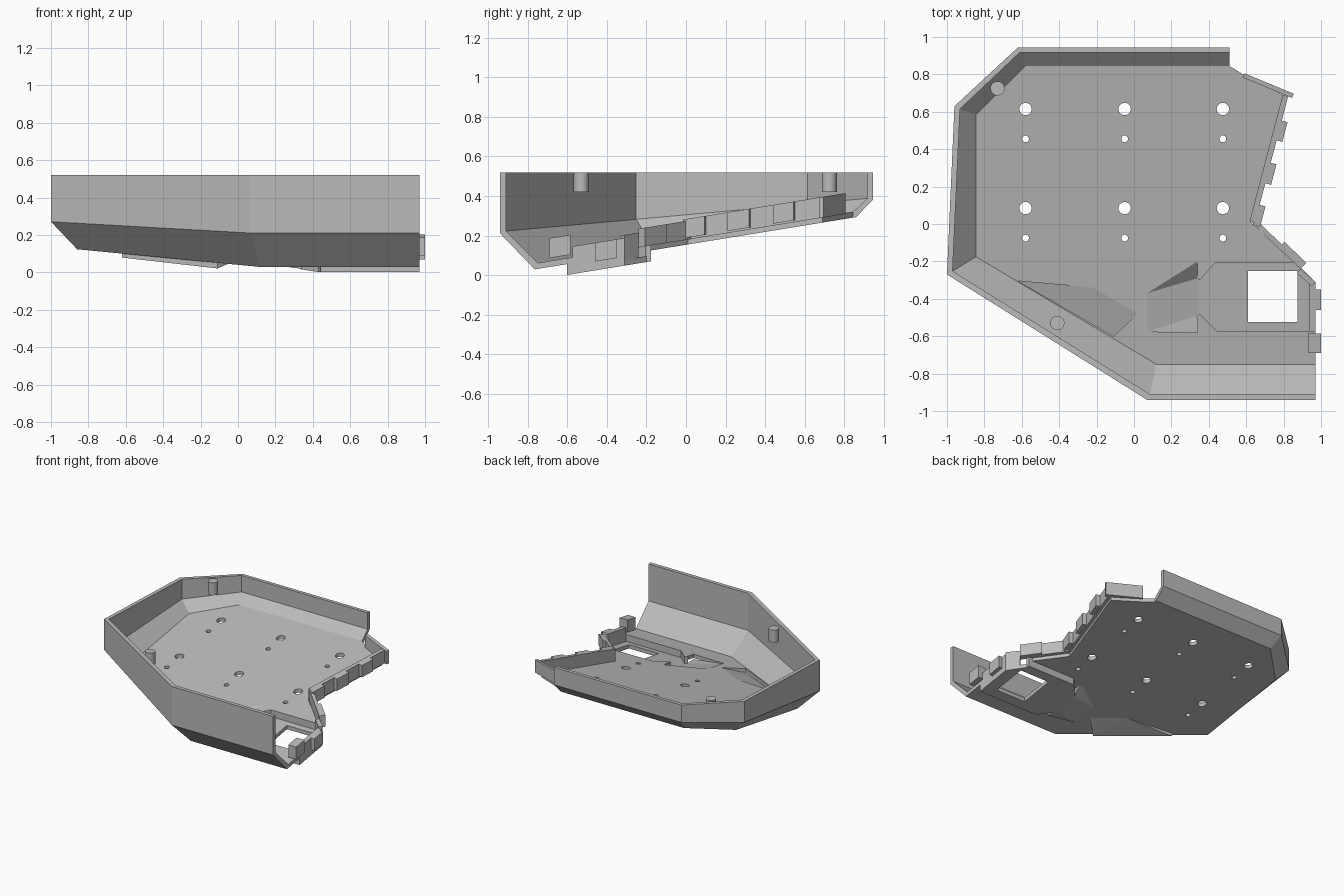
import bpy, bmesh, math
from mathutils import Vector

if "Cube" in bpy.data.objects:
    bpy.data.objects.remove(bpy.data.objects["Cube"])

grey = bpy.data.materials.new("plain grey")
grey.diffuse_color = (0.5, 0.5, 0.5, 1)
grey.use_nodes = True
grey.node_tree.nodes["Principled BSDF"].inputs["Base Color"].default_value = grey.diffuse_color
T = 0.03  # floor thickness


def plane(y):
    """Height of the underside of the tilted floor."""
    return 0.03 + 0.1625 * (y + 0.76)


def make(name, verts, faces):
    me = bpy.data.meshes.new(name)
    me.from_pydata(verts, [], faces)
    bm = bmesh.new()
    bm.from_mesh(me)
    bmesh.ops.recalc_face_normals(bm, faces=bm.faces)
    bm.to_mesh(me)
    bm.free()
    me.materials.append(grey)
    ob = bpy.data.objects.new(name, me)
    bpy.context.collection.objects.link(ob)
    return ob


def prism(name, pts, lo, hi):
    """Outline extruded between two heights above the tilted floor plane."""
    n = len(pts)
    verts = [(x, y, plane(y) + d) for d in (lo, hi) for x, y in pts]
    faces = [tuple(range(n)), tuple(range(n, 2 * n))]
    faces += [(i, (i + 1) % n, (i + 1) % n + n, i + n) for i in range(n)]
    return make(name, verts, faces)


def slab(name, a, b, t0, t1, lo, hi):
    """Straight wall from a to b, spanning offsets t0..t1 to the left of a-b."""
    a, b = Vector(a), Vector(b)
    d = (b - a).normalized()
    n = Vector((-d.y, d.x))
    return prism(name, [a + n * t0, b + n * t0, b + n * t1, a + n * t1], lo, hi)


def patch(name, pts, tris):
    """Sunken floor panel; every point is x, y, depth."""
    n = len(pts)
    verts = [(x, y, plane(y) - d + h) for h in (0, T) for x, y, d in pts]
    faces = [f for f in tris] + [tuple(i + n for i in f) for f in tris]
    faces += [(i, (i + 1) % n, (i + 1) % n + n, i + n) for i in range(n)]
    return make(name, verts, faces)


def cut(ob, pts):
    c = prism("cutter", pts, -0.3, 0.3)
    m = ob.modifiers.new("cut", 'BOOLEAN')
    m.operation, m.solver, m.object = 'DIFFERENCE', 'EXACT', c
    bpy.context.view_layer.objects.active = ob
    bpy.ops.object.modifier_apply(modifier=m.name)
    bpy.data.objects.remove(c)


def circle(x, y, r, n=24):
    return [(x + r * math.cos(i * math.tau / n), y + r * math.sin(i * math.tau / n))
            for i in range(n)]


# Rim: wall and sloping lower band lofted around the open outline
outer = [(0.97, -0.94), (0.07, -0.94), (-1, -0.27), (-0.96, 0.63), (-0.62, 0.945), (0.51, 0.945)]
inner = [(0.97, -0.91), (0.085, -0.91), (-0.97, -0.252), (-0.93, 0.615), (-0.61, 0.918), (0.51, 0.918)]
under = [(0.97, -0.765), (0.115, -0.765), (-0.86, -0.185), (-0.86, 0.592), (-0.585, 0.86), (0.51, 0.86)]
floor_in = [(0.97, -0.75), (0.12, -0.75), (-0.845, -0.175), (-0.845, 0.585), (-0.58, 0.845), (0.51, 0.845)]


def band(y):
    return 0.21 + 0.0904 * (y + 0.94)


verts = []
for o, i, u, f in zip(outer, inner, under, floor_in):
    verts += [(*o, 0.52), (*o, band(o[1])), (*u, plane(u[1])), (*f, plane(f[1])),
              (*f, plane(f[1]) + T), (*i, band(i[1]) + 0.01), (*i, 0.52)]
K = 7
faces = [tuple(range(K)), tuple(range(5 * K, 6 * K))]
for s in range(5):
    for k in range(K):
        k2 = (k + 1) % K
        faces.append((s * K + k, s * K + k2, (s + 1) * K + k2, (s + 1) * K + k))
make("rim_wall", verts, faces)

# Floor plate with holes
edge = [(0.6, 0.79), (0.8, 0.69), (0.625, 0.01), (0.89, -0.24), (0.97, -0.31)]
floor = prism("floor_plate", floor_in + edge, 0, T)
for x in (-0.58, -0.05, 0.475):
    for y in (0.615, 0.085):
        cut(floor, circle(x, y, 0.033))
        cut(floor, circle(x, y - 0.16, 0.018))

# Sunken pocket with a square window
cut(floor, [(0.34, -0.29), (0.43, -0.19), (1.1, -0.19), (1.1, -0.59), (0.44, -0.59), (0.34, -0.49)])
pocket = prism("pocket_floor", [(0.34, -0.29), (0.43, -0.19), (0.85, -0.19), (0.97, -0.31),
                                (0.97, -0.59), (0.44, -0.59), (0.34, -0.49)], -0.055, -0.025)
cut(pocket, [(0.61, -0.525), (0.875, -0.525), (0.875, -0.25), (0.61, -0.25)])
for path, s in (([(0.34, -0.29), (0.43, -0.19), (0.86, -0.19)], 1),
                ([(0.34, -0.49), (0.44, -0.59), (0.97, -0.59)], -1)):
    for a, b in zip(path, path[1:]):
        slab("pocket_wall", a, b, -0.015 * s, 0.012 * s, -0.055, T)

# Ramp leading into the pocket
ramp = [(0.34, -0.2, 0), (0.34, -0.29, 0.055), (0.34, -0.49, 0.055),
        (0.34, -0.58, 0.04), (0.07, -0.575, 0.005), (0.07, -0.37, 0)]
cut(floor, [p[:2] for p in ramp])
patch("pocket_ramp", ramp, [(0, 1, 5), (1, 2, 4, 5), (2, 3, 4)])

# Sunken wedge by the slanted side
wedge = [(-0.62, -0.305, 0.025), (-0.11, -0.6, 0.035), (0.02, -0.48, 0), (-0.22, -0.34, 0)]
cut(floor, [p[:2] for p in wedge])
patch("sunken_wedge", wedge, [(0, 1, 3), (1, 2, 3)])

# Toothed joint lip along the open side
LO, HI = 0.025, 0.13
slab("back_lip", (0.585, 0.795), (0.85, 0.685), -0.012, 0.012, LO, HI)
a, b = Vector((0.795, 0.69)), Vector((0.618, 0.015))
slab("side_lip", a, b, 0, 0.03, LO, HI)
for y0, y1 in ((0.56, 0.455), (0.335, 0.225), (0.11, 0.0)):
    p, q = (a.lerp(b, (a.y - y) / (a.y - b.y)) for y in (y0, y1))
    slab("side_tooth", p, q, 0.025, 0.062, LO + 0.01, HI)
a, b = Vector((0.63, 0.01)), Vector((0.89, -0.24))
slab("corner_lip", a, b, 0, 0.025, LO, 0.12)
slab("corner_tooth", a.lerp(b, 0.55), b, 0.02, 0.045, LO, 0.12)

# Lip and teeth at the pocket end
slab("pocket_lip", (0.97, -0.575), (0.97, -0.31), 0, 0.035, -0.03, 0.085)
slab("pocket_lip_corner", (0.89, -0.24), (0.97, -0.31), -0.03, 0, -0.03, 0.1)
slab("pocket_tooth", (1.0, -0.46), (1.0, -0.35), 0, 0.05, -0.01, 0.085)
slab("front_tooth", (1.0, -0.69), (1.0, -0.585), 0, 0.07, 0.045, 0.145)

# Screw pegs hanging by the wall
for x, y in ((-0.73, 0.725), (-0.41, -0.53)):
    bpy.ops.mesh.primitive_cylinder_add(vertices=32, radius=0.038, depth=0.1, location=(x, y, 0.47))
    peg = bpy.context.object
    peg.name = "peg"
    peg.data.materials.append(grey)
    bpy.ops.object.shade_smooth_by_angle()
